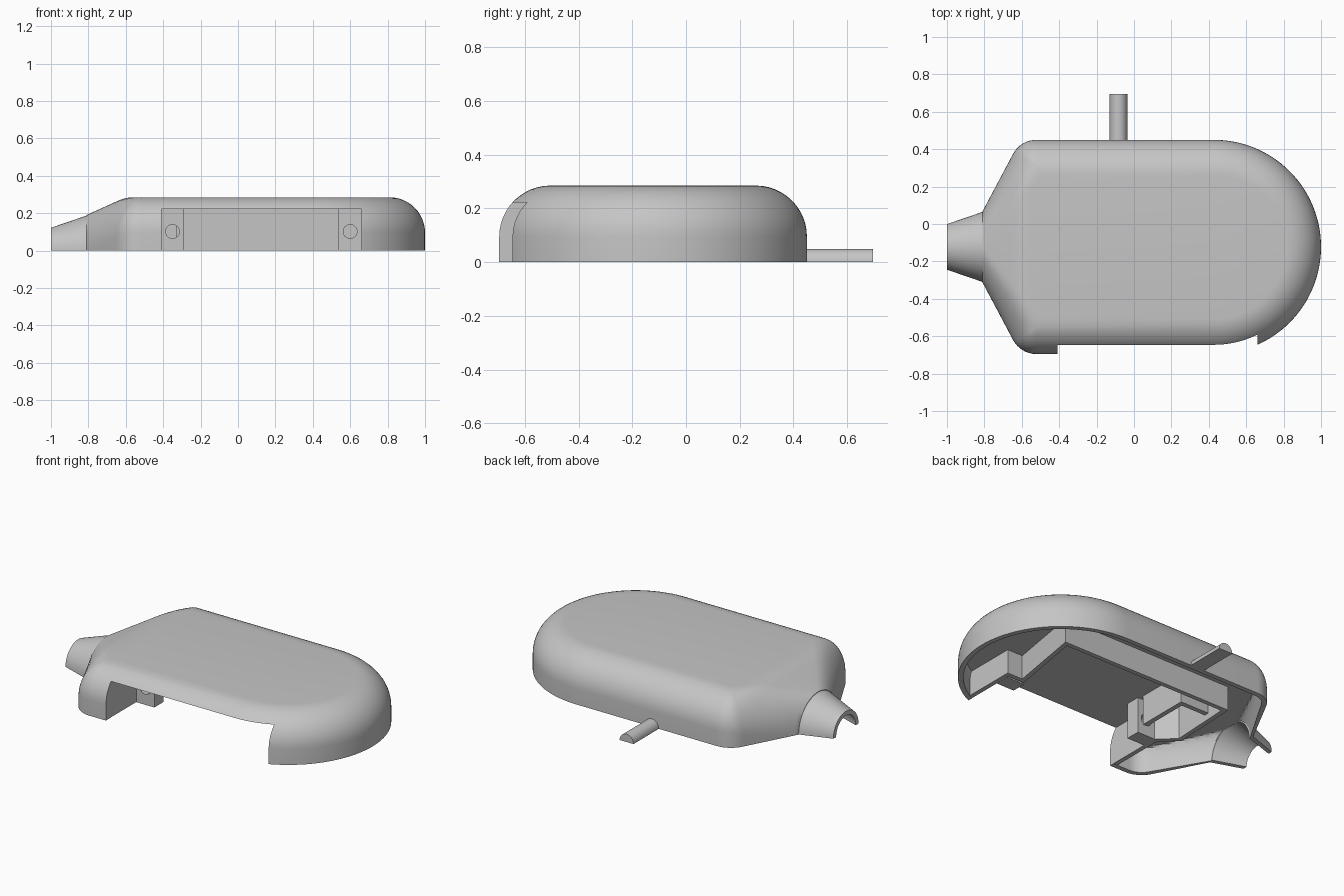
import bpy, bmesh
from math import sin, cos, pi, radians, tan
from mathutils import Vector

if "Cube" in bpy.data.objects:
    bpy.data.objects.remove(bpy.data.objects["Cube"], do_unlink=True)

YC = -0.1225            # centre line of the body
W, R, T = 0.5725, 0.19, 0.03   # half width, edge radius, wall
TOP, NECK_X, NECK_R = 0.285, -0.81, 0.19
END_X = 0.4275
POCKET, CEIL = 0.15, 0.222     # ceilings of the outer pocket and of the bay

grey = bpy.data.materials.new("plain grey")
grey.use_nodes = True
GREY = (0.56, 0.56, 0.56, 1)
grey.diffuse_color = GREY
grey.node_tree.nodes["Principled BSDF"].inputs["Base Color"].default_value = GREY


def finish(name, bm, smooth=False):
    bmesh.ops.remove_doubles(bm, verts=bm.verts, dist=0.0002)
    bmesh.ops.recalc_face_normals(bm, faces=bm.faces)
    me = bpy.data.meshes.new(name)
    bm.to_mesh(me)
    bm.free()
    ob = bpy.data.objects.new(name, me)
    bpy.context.collection.objects.link(ob)
    me.materials.append(grey)
    if smooth:
        shade(ob)
    return ob


def activate(ob):
    bpy.ops.object.select_all(action='DESELECT')
    ob.select_set(True)
    bpy.context.view_layer.objects.active = ob


def shade(ob):
    activate(ob)
    bpy.ops.object.shade_smooth_by_angle(angle=radians(30))


def box(name, x, y, z):
    bm = bmesh.new()
    bmesh.ops.create_cube(bm, size=1)
    for v in bm.verts:
        v.co = [a + (b - a) * (c + 0.5) for (a, b), c in zip((x, y, z), v.co)]
    return finish(name, bm)


def boolean(ob, cutter, operation='DIFFERENCE'):
    mod = ob.modifiers.new("cut", 'BOOLEAN')
    mod.operation, mod.solver, mod.object = operation, 'EXACT', cutter
    activate(ob)
    bpy.ops.object.modifier_apply(modifier=mod.name)
    bpy.data.objects.remove(cutter, do_unlink=True)


def sweep(name, rings, smooth=True):
    """Solid tube through closed rings of points, capped at both ends."""
    bm = bmesh.new()
    loops = [[bm.verts.new(p) for p in ring] for ring in rings]
    n = len(loops[0])
    for a, b in zip(loops, loops[1:]):
        for i in range(n):
            j = (i + 1) % n
            bm.faces.new((a[i], a[j], b[j], b[i]))
    bm.faces.new(loops[0])
    bm.faces.new(loops[-1])
    return finish(name, bm, smooth)


def prism(name, points, z0, z1):
    return sweep(name, [[(p.x, p.y, z) for p in points] for z in (z0, z1)], False)


# Body outline: neck, slanted shoulder, rounded corner, straight side, round end
SLANT = radians(62)
CORNER_R = 0.14
corner = Vector((NECK_X + (W - NECK_R) / tan(SLANT) + CORNER_R * tan(SLANT / 2), W - CORNER_R))


def outline(d):
    """Half outline on the +y side, moved inward by d."""
    pts = []
    r = max(CORNER_R - d, 0)
    over = max(d - CORNER_R, 0)
    mid = corner + Vector((tan(SLANT / 2), -1)) * over
    for i in range(9):
        a = pi / 2 + SLANT * (1 - i / 8)
        pts.append(mid + Vector((cos(a), sin(a))) * r)
    neck = Vector((NECK_X, NECK_R - d))
    pts = [neck.lerp(pts[0], i / 16) for i in range(16)] + pts
    pts += [Vector((END_X + (W - d) * cos(a), (W - d) * sin(a)))
            for a in (pi / 2 * (1 - i / 28) for i in range(29))]
    return pts


def height(x):
    """Ramp from the neck to the flat top, eased where they meet."""
    u = min((x - NECK_X) / 0.21, 1.2)
    return NECK_R + (TOP - NECK_R) * (u - max(u - 0.8, 0) ** 2 / 0.8)


def skin(bm, t, limit):
    """One surface of the shell, t inside the outer one, no higher than limit."""
    rows = []
    for k in range(-1, 13):
        a = pi / 2 * max(k, 0) / 12
        row = []
        for p in outline(t + (R - t) * (1 - cos(a))):
            z = 0 if k < 0 else min(height(p.x) - R + (R - t) * sin(a), limit)
            row.append([bm.verts.new((p.x, YC + s * p.y, z)) for s in (1, -1)])
        rows.append(row)
    for side in (0, 1):
        for lo, hi in zip(rows, rows[1:]):
            for i in range(len(lo) - 1):
                bm.faces.new((lo[i][side], lo[i + 1][side], hi[i + 1][side], hi[i][side]))
    for a, b in zip(rows[-1], rows[-1][1:]):
        bm.faces.new((a[0], b[0], b[1], a[1]))
    rim = [v[0] for v in rows[0]] + [v[1] for v in reversed(rows[0])]
    arch = [r[0][0] for r in rows] + [r[0][1] for r in reversed(rows)]
    return rim, arch


# Hollow shell; the bay is cut deeper and opens through the front side
bay = [Vector(p) for p in ((-0.41, -0.9), (-0.41, -0.31), (-0.51, -0.22), (-0.49, 0.17),
                           (0.63, 0.17), (0.55, -0.3), (0.66, -0.3), (0.66, -0.9))]
bm = bmesh.new()
for outer, inner in zip(skin(bm, 0, TOP), skin(bm, T, POCKET)):
    for i in range(len(outer) - 1):
        bm.faces.new((outer[i], outer[i + 1], inner[i + 1], inner[i]))
bmesh.ops.dissolve_degenerate(bm, dist=0.0002, edges=bm.edges)
shell = finish("shell", bm)
boolean(shell, prism("bay_cutter", bay, -0.1, CEIL))
shade(shell)


# Half cone nozzle
def arch_ring(x, ro, ri):
    angles = [pi * i / 32 for i in range(33)]
    return ([(x, YC + ro * cos(a), ro * sin(a)) for a in angles]
            + [(x, YC + ri * cos(a), ri * sin(a)) for a in reversed(angles)])


sweep("nozzle", [arch_ring(-1, 0.122, 0.095), arch_ring(NECK_X + 0.006, NECK_R - 0.001, NECK_R - T)])

# Half round pin at the back
sweep("back_pin", [[(-0.083 + 0.047 * cos(pi * i / 16), y, 0.049 * sin(pi * i / 16))
                    for i in range(17)] for y in (0.43, 0.695)])

# Guide wall around the bay, trimmed to the inside of the body
normals = [Vector((a.y - b.y, b.x - a.x)).normalized() for a, b in zip(bay, bay[1:])]
outside = [p + (m + n) / (1 + m.dot(n)) * 0.028
           for p, m, n in zip(bay, normals[:1] + normals, normals + normals[-1:])]
guide = prism("guide_wall", bay + outside[::-1], 0.001, POCKET + 0.01)
bm = bmesh.new()
for loop in skin(bm, T / 3, TOP):
    bm.faces.new(loop)
boolean(guide, finish("body_cutter", bm), 'INTERSECT')

# Screw lugs behind the window
for side, x in (("right", -0.35), ("left", 0.6)):
    lug = box(side + "_lug", (x - 0.062, x + 0.062), (-0.4, -0.31), (0, CEIL + 0.004))
    bm = bmesh.new()
    bmesh.ops.create_cone(bm, cap_ends=True, segments=24, radius1=0.037, radius2=0.037, depth=0.4)
    for v in bm.verts:
        v.co = (x + v.co.x, -0.36 + v.co.z, 0.102 + v.co.y)
    boolean(lug, finish("hole_cutter", bm))

# Small holder behind the right lug
box("holder_side", (-0.33, -0.3), (-0.28, 0.02), (0.04, CEIL + 0.004))
box("holder_back", (-0.5, -0.3), (0.02, 0.05), (0.04, CEIL + 0.004))
